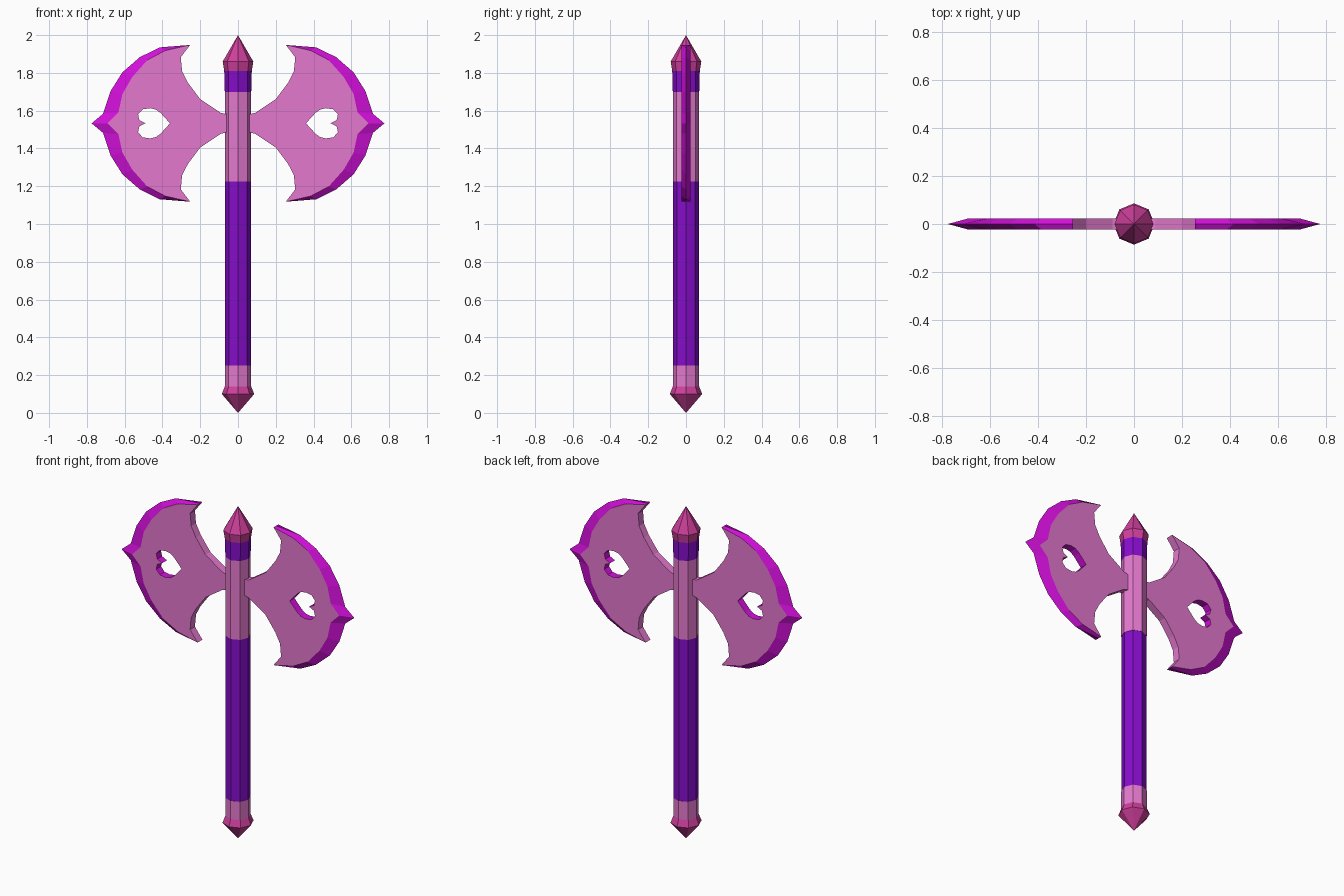
import bpy, bmesh, math

if "Cube" in bpy.data.objects:
    bpy.data.objects.remove(bpy.data.objects["Cube"])

def material(name, rgb):
    m = bpy.data.materials.new(name)
    m.diffuse_color = (*rgb, 1)
    m.use_nodes = True
    m.node_tree.nodes["Principled BSDF"].inputs["Base Color"].default_value = m.diffuse_color
    return m

PINK = material("pink", (0.78, 0.19, 0.62))
MAGENTA = material("magenta", (0.65, 0.005, 0.70))
PURPLE = material("purple", (0.24, 0.004, 0.60))
ROSE = material("rose", (0.62, 0.05, 0.33))

def finish(name, bm, mats):
    me = bpy.data.meshes.new(name)
    bm.to_mesh(me)
    bm.free()
    for m in mats:
        me.materials.append(m)
    ob = bpy.data.objects.new(name, me)
    bpy.context.collection.objects.link(ob)
    return ob

def turned(name, profile, mat, sides=8):
    """Closed eight-sided part from (radius, z) pairs; radius 0 makes a point."""
    bm = bmesh.new()
    rings = []
    for r, z in profile:
        n = sides if r else 1
        rings.append([bm.verts.new((r * math.cos(2 * math.pi * i / sides),
                                    r * math.sin(2 * math.pi * i / sides), z)) for i in range(n)])
    for a, b in zip(rings, rings[1:]):
        for i in range(sides):
            j = (i + 1) % sides
            quad = [a[i % len(a)], a[j % len(a)], b[j % len(b)], b[i % len(b)]]
            bm.faces.new(list(dict.fromkeys(quad)))
    for ring in (rings[0], rings[-1]):
        if len(ring) > 1:
            bm.faces.new(ring)
    bmesh.ops.recalc_face_normals(bm, faces=bm.faces)
    return finish(name, bm, [mat])

# Shaft, collars and pointed ends
turned("pommel", [(0, 0), (0.086, 0.10), (0.07, 0.14)], ROSE)
turned("lower_collar", [(0.07, 0.14), (0.07, 0.25)], PINK)
turned("grip", [(0.068, 0.25), (0.068, 1.225)], PURPLE)
turned("blade_collar", [(0.07, 1.225), (0.07, 1.70)], PINK)
turned("upper_band", [(0.07, 1.70), (0.073, 1.81)], PURPLE)
turned("top_spike", [(0.073, 1.81), (0.081, 1.86), (0, 2.0)], ROSE)

# Blade: one quarter outline (x, height above blade centre), mirrored on all axes
T = 0.023
root = [(0.04, 0)]
heart = [(0.36, 0), (0.41, 0.055), (0.435, 0.073), (0.465, 0.08), (0.505, 0.074),
         (0.529, 0.047), (0.522, 0.016), (0.49, 0)]
bevel = [(0.69, 0), (0.633, 0.058), (0.612, 0.155), (0.56, 0.245), (0.48, 0.335), (0.385, 0.385)]
edge = [(0.775, 0), (0.715, 0.05), (0.675, 0.17), (0.612, 0.27), (0.52, 0.35), (0.415, 0.402)]
back = [(0.253, 0.415), (0.303, 0.35), (0.296, 0.275), (0.265, 0.215), (0.20, 0.128),
        (0.09, 0.055), (0.04, 0.043)]

bm = bmesh.new()
front = [bm.verts.new((x, -T, z)) for x, z in root + heart + bevel + back]
middle = [bm.verts.new((x, 0, z)) for x, z in root + heart + edge + back]
bm.faces.new(front)
bevel_end = len(root + heart + bevel)
for i in range(len(front) - 1):
    a, b = front[i], front[i + 1]
    if a.co.z == 0 and b.co.z == 0:
        continue
    f = bm.faces.new((b, a, middle[i], middle[i + 1]))
    f.material_index = 1 if i < bevel_end else 0
blades = finish("blades", bm, [PINK, MAGENTA])
blades.location.z = 1.533
mod = blades.modifiers.new("mirror", 'MIRROR')
mod.use_axis = (True, True, True)
mod.merge_threshold = 0.0005
